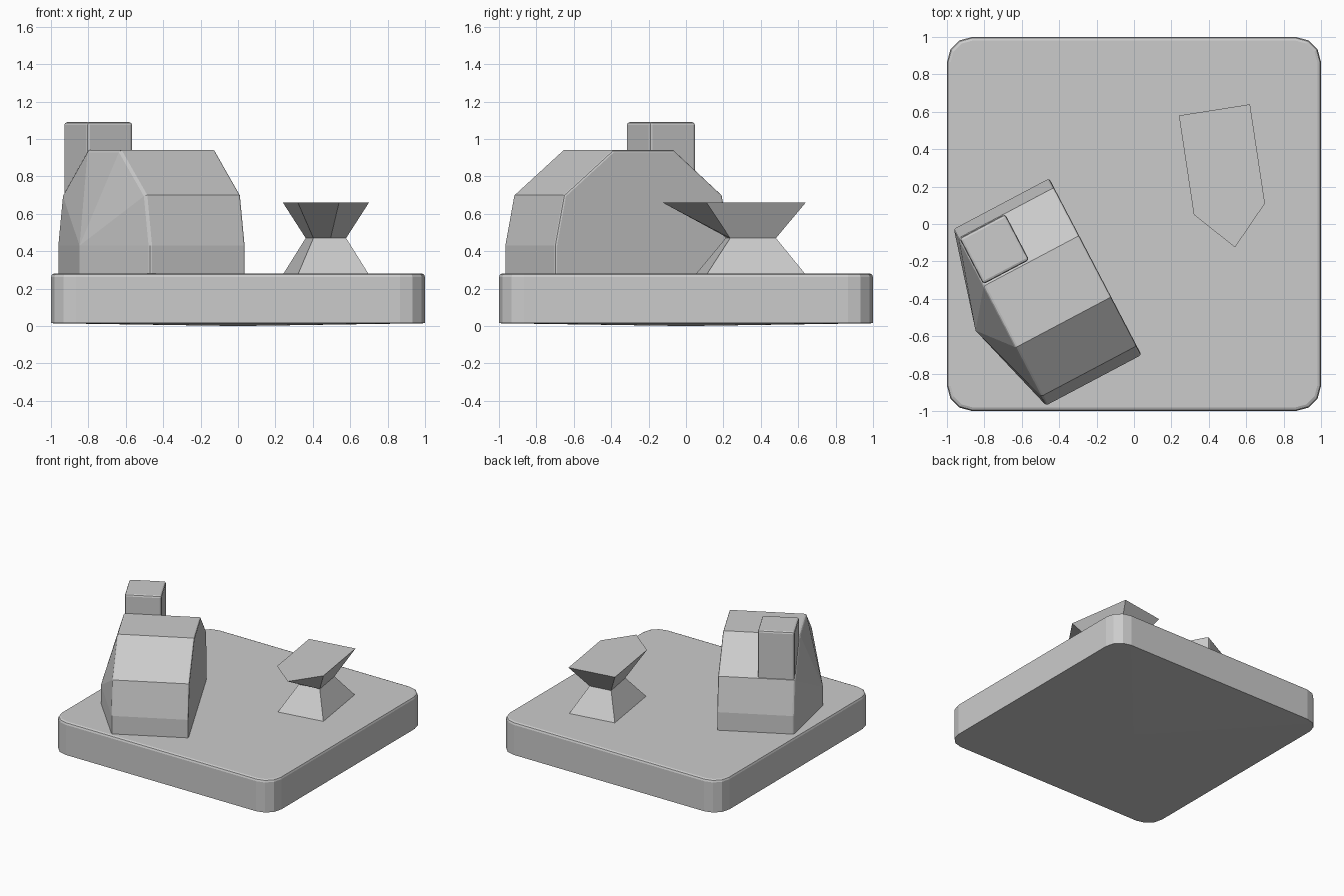
import bpy, bmesh
from math import sin, cos, pi
from mathutils import Vector

if "Cube" in bpy.data.objects:
    bpy.data.objects.remove(bpy.data.objects["Cube"])


def make_object(name, bm, bevel=0.0):
    bmesh.ops.recalc_face_normals(bm, faces=bm.faces[:])
    mesh = bpy.data.meshes.new(name)
    bm.to_mesh(mesh)
    bm.free()
    obj = bpy.data.objects.new(name, mesh)
    bpy.context.collection.objects.link(obj)
    if bevel:
        mod = obj.modifiers.new("soft_edges", 'BEVEL')
        mod.width = bevel
        mod.segments = 2
        mod.limit_method = 'ANGLE'
        mod.angle_limit = 0.87
    return obj


def loft(bm, rings):
    """Join rings of equal point count with quads; return the vertex rings."""
    vs = [[bm.verts.new(p) for p in ring] for ring in rings]
    for a, b in zip(vs, vs[1:]):
        n = len(a)
        for i in range(n):
            j = (i + 1) % n
            bm.faces.new((a[i], a[j], b[j], b[i]))
    return vs


# Base slab: rounded square with softened top rim and slightly sagging underside
def rounded_square(inset, z, radius=0.135, steps=3):
    c, r = 1 - radius, radius - inset
    ring = []
    for q in range(4):
        qa = q * pi / 2
        cx, cy = (c if q in (0, 3) else -c), (c if q < 2 else -c)
        for i in range(steps + 1):
            a = qa + i * pi / 2 / steps
            ring.append((cx + r * cos(a), cy + r * sin(a), z))
    return ring


bm = bmesh.new()
rings = loft(bm, [rounded_square(i, z) for i, z in
                  ((0, 0.015), (0, 0.262), (0.006, 0.276), (0.02, 0.282))])
bm.faces.new(rings[-1])
low = bm.verts.new((0, 0, 0))
for i, v in enumerate(rings[0]):
    bm.faces.new((v, low, rings[0][(i + 1) % len(rings[0])]))
make_object("base_slab", bm)

# House frame of reference: u across, v along, starting at the front left corner
CORNER = Vector((-0.47, -0.97, 0))
U = Vector((0.884, 0.468, 0))
V = Vector((-0.463, 0.886, 0))


def house_point(u, v, z):
    return CORNER + U * u + V * v + Vector((0, 0, z))


# House body: arched profile, flat on the right, pulled out to a ridge on the left
W = 0.577
profile = [(0, 0.27), (0, 0.43), (0.055, 0.70), (0.35, 0.94),
           (0.72, 0.94), (1.01, 0.70), (1.065, 0.43), (1.065, 0.27)]
bm = bmesh.new()
left, right = loft(bm, [[house_point(u, v, z) for v, z in profile] for u in (0, W)])
bm.faces.new(right)
ridge_low = bm.verts.new(house_point(-0.149, 0.53, 0.27))
ridge_top = bm.verts.new(house_point(-0.149, 0.53, 0.43))
for a, b in zip(left[1:6], left[2:7]):
    bm.faces.new((a, b, ridge_top))
bm.faces.new((left[0], left[1], ridge_top, ridge_low))
bm.faces.new((left[6], left[7], ridge_low, ridge_top))
bm.faces.new((left[7], left[0], ridge_low))
make_object("house_body", bm, 0.012)

# Chimney
bm = bmesh.new()
square = ((0.003, 0.73), (0.28, 0.73), (0.28, 1.007), (0.003, 1.007))
rings = loft(bm, [[house_point(u, v, z) for u, v in square] for z in (0.68, 1.09)])
for ring in rings:
    bm.faces.new(ring)
make_object("chimney", bm, 0.015)

# Pedestal table: foot tapers to a waist, then flares to a five-sided top
foot = [(0.24, 0.58), (0.62, 0.64), (0.70, 0.11), (0.47, 0.074), (0.32, 0.05)]
waist = [(0.362, 0.455), (0.54, 0.481), (0.578, 0.236), (0.495, 0.226), (0.403, 0.212)]
top = foot[:3] + [(0.54, -0.125)] + foot[4:]
bm = bmesh.new()
rings = loft(bm, [[(x, y, z) for x, y in ring] for ring, z in
                  ((foot, 0.275), (waist, 0.47), (top, 0.66))])
bm.faces.new(rings[0])
bm.faces.new(rings[-1])
make_object("pedestal_table", bm)
